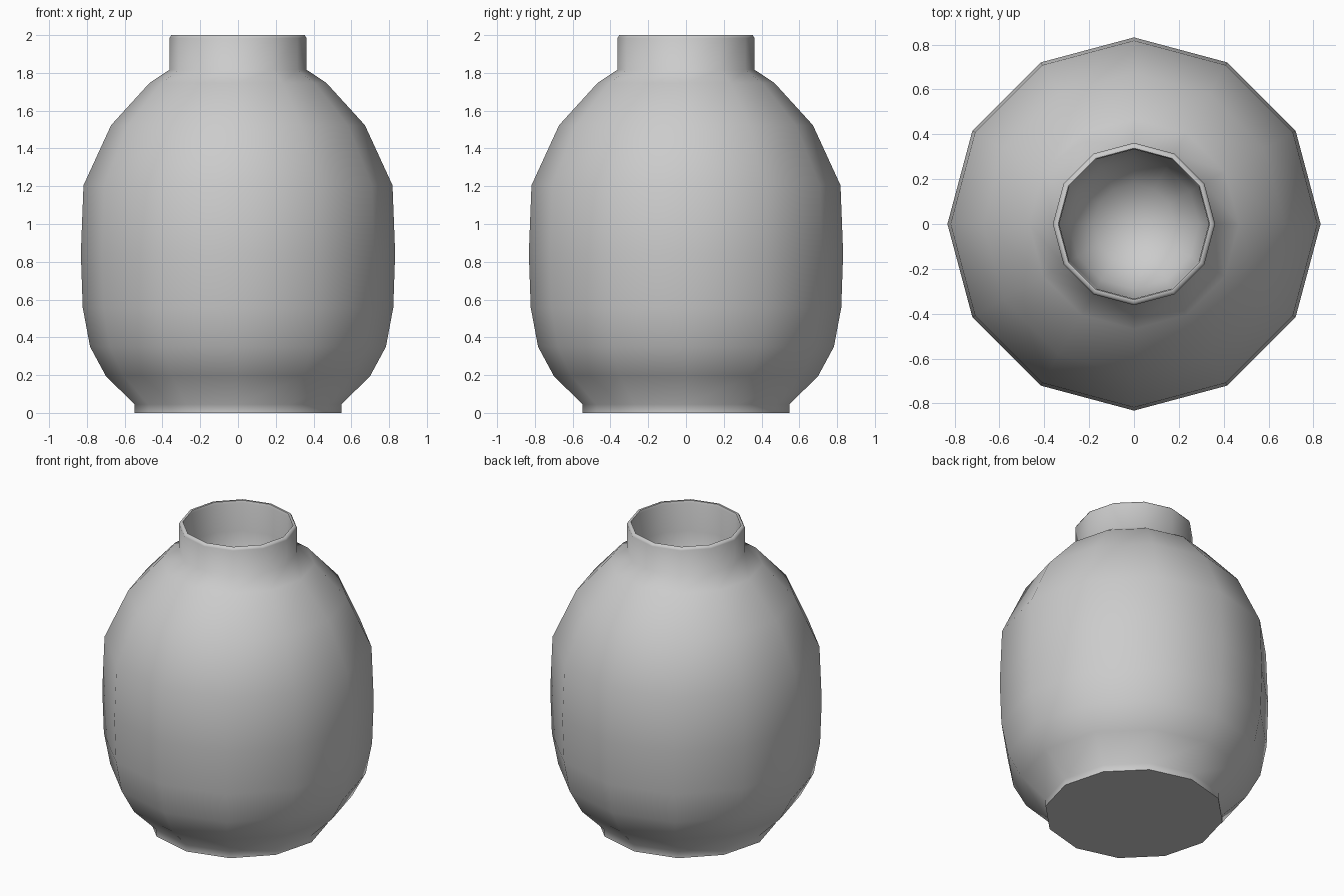
import bpy, bmesh, math

if "Cube" in bpy.data.objects:
    bpy.data.objects.remove(bpy.data.objects["Cube"])

SIDES = 12

# Profile (radius, height): foot, belly, shoulder, neck, rim, then the inside of the mouth
profile = [
    (0.548, 0.0), (0.548, 0.045), (0.70, 0.196), (0.783, 0.35), (0.822, 0.557),
    (0.832, 0.845), (0.818, 1.205), (0.672, 1.523), (0.468, 1.747), (0.362, 1.817),
    (0.362, 1.985), (0.353, 2.0), (0.338, 2.0), (0.333, 1.985),
    (0.33, 1.80), (0.29, 1.62), (0.18, 1.48),
]

bm = bmesh.new()


def ring(radius, z):
    return [bm.verts.new((radius * math.cos(math.tau * i / SIDES),
                          radius * math.sin(math.tau * i / SIDES), z))
            for i in range(SIDES)]


# Lathe the profile
rings = [ring(r, z) for r, z in profile]
for low, high in zip(rings, rings[1:]):
    for i in range(SIDES):
        j = (i + 1) % SIDES
        bm.faces.new((low[i], low[j], high[j], high[i]))

# Flat underside and rounded inner floor
bm.faces.new(rings[0][::-1])
centre = bm.verts.new((0, 0, 1.43))
for i in range(SIDES):
    bm.faces.new((rings[-1][i], rings[-1][(i + 1) % SIDES], centre))

bmesh.ops.recalc_face_normals(bm, faces=bm.faces[:])
mesh = bpy.data.meshes.new("vase")
bm.to_mesh(mesh)
bm.free()
vase = bpy.data.objects.new("vase", mesh)
bpy.context.collection.objects.link(vase)

# Smooth body with a crisp foot edge
bpy.context.view_layer.objects.active = vase
vase.select_set(True)
bpy.ops.object.shade_smooth_by_angle(angle=math.radians(62))
